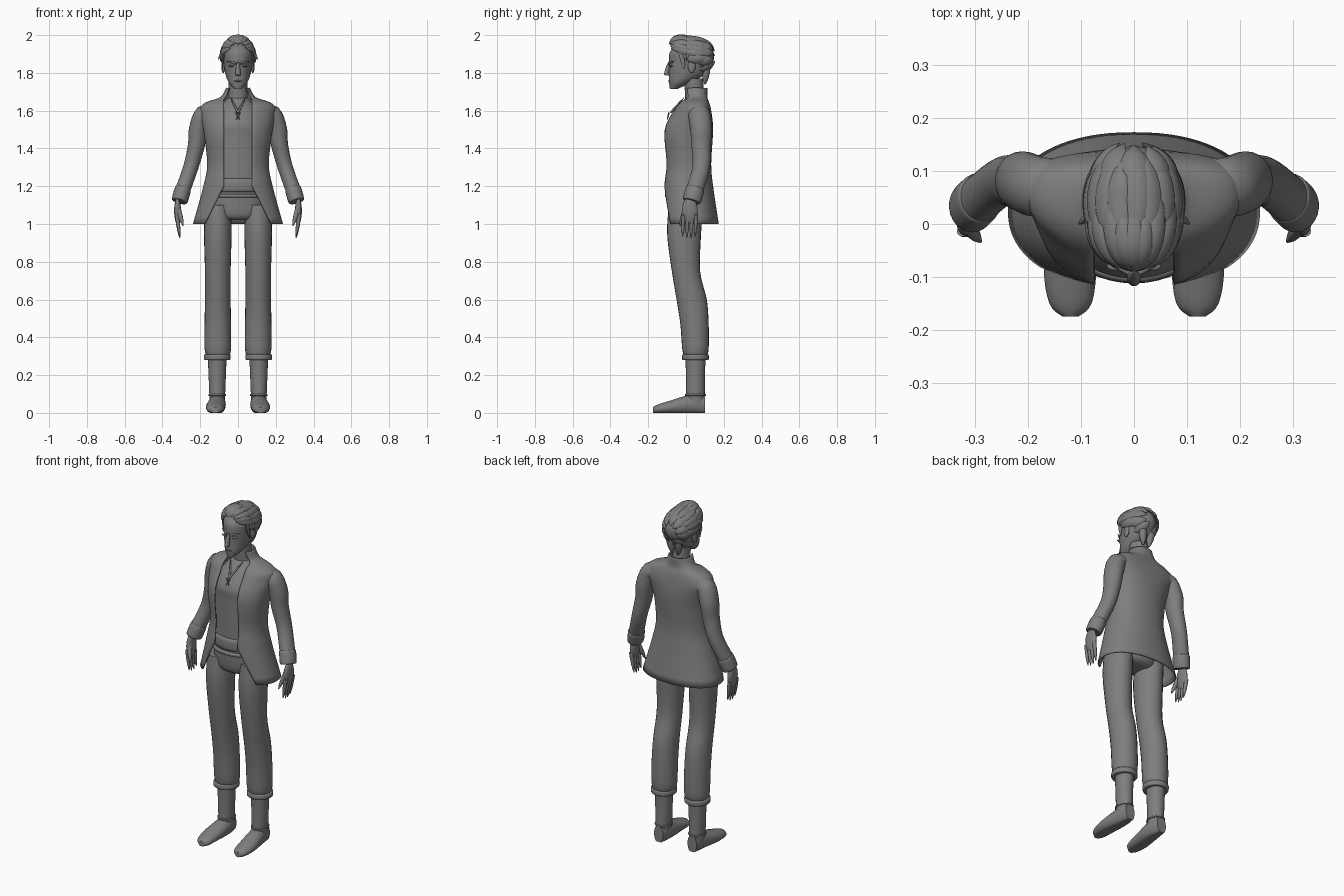
import bpy, bmesh, math, random
from mathutils import Vector

random.seed(4)
Y, Z = Vector((0, 1, 0)), Vector((0, 0, 1))
cube = bpy.data.objects.get("Cube")
if cube:
    bpy.data.objects.remove(cube, do_unlink=True)

tone = (.21, .21, .21, 1)
grey = bpy.data.materials.new("plain grey")
grey.use_nodes = True
grey.diffuse_color = tone
grey.node_tree.nodes["Principled BSDF"].inputs["Base Color"].default_value = tone
parts = []


def finish(name, bm):
    """Turn a bmesh into a grey object."""
    bmesh.ops.recalc_face_normals(bm, faces=bm.faces)
    mesh = bpy.data.meshes.new(name)
    bm.to_mesh(mesh)
    bm.free()
    obj = bpy.data.objects.new(name, mesh)
    bpy.context.collection.objects.link(obj)
    mesh.materials.append(grey)
    parts.append(obj)
    return obj


def refine(rows, steps=4):
    """Catmull-Rom interpolation of control rows."""
    out = []
    for i, (start, end) in enumerate(zip(rows, rows[1:])):
        before, after = rows[max(i - 1, 0)], rows[min(i + 2, len(rows) - 1)]
        for k in range(steps):
            t = k / steps
            out.append([q + t / 2 * (r - p + t * (2 * p - 5 * q + 4 * r - s + t * (3 * (q - r) + s - p)))
                        for p, q, r, s in zip(before, start, end, after)])
    return out + [list(rows[-1])]


def bridge(bm, rings, closed):
    """Join neighbouring rings of vertices with quads."""
    for low, high in zip(rings, rings[1:]):
        for k in range(len(low) - (not closed)):
            n = (k + 1) % len(low)
            bm.faces.new((low[k], low[n], high[n], high[k]))


def loft(name, rows, sides=24, axis=None, ref=Y, flip=1):
    """Skin elliptical sections given as rows of (x, y, z, width, depth)."""
    rows = refine(rows)
    centres = [Vector(row[:3]) for row in rows]
    bm = bmesh.new()
    rings = []
    for i, (centre, row) in enumerate(zip(centres, rows)):
        ahead = centres[min(i + 1, len(rows) - 1)] - centres[max(i - 1, 0)]
        t = axis or ahead.normalized()
        v = ref(centre) if callable(ref) else ref
        v = (v - t * v.dot(t)).normalized()
        u = v.cross(t)
        ring = []
        for k in range(sides):
            angle = math.tau * k / sides
            p = centre + u * row[3] * math.cos(angle) + v * row[4] * math.sin(angle)
            ring.append(bm.verts.new((p.x * flip, p.y, max(p.z, 0))))
        rings.append(ring)
    bridge(bm, rings, closed=True)
    bm.faces.new(rings[0])
    bm.faces.new(rings[-1])
    return finish(name, bm)


def column(name, rows, x=0, **options):
    """Upright form from rows of (height, y, width, depth)."""
    return loft(name, [(x, y, z, width, depth) for z, y, width, depth in rows], axis=Z, **options)


def limb(name, path, ratio=1, **options):
    """Bent round form from rows of (x, y, z, radius)."""
    return loft(name, [(*row, row[-1] * ratio) for row in path], **options)


def band(name, low, high, radius, ratio, **options):
    """Short sleeve-like ring with rounded lips."""
    low, high = Vector(low), Vector(high)
    lips = ((0, .85), (.1, 1), (.9, 1), (1, .85))
    limb(name, [(*low.lerp(high, t), radius * swell) for t, swell in lips], ratio, **options)


def strand(name, start, end, radius, ratio=1, **options):
    """Straight tapering form with a narrow tip."""
    start, end = Vector(start), Vector(end)
    path = [(*start.lerp(end, k / 4), radius * (1 - .8 * (k / 4) ** 3)) for k in range(5)]
    limb(name, path, ratio, sides=10, **options)


def blob(name, centre, size, flip=1):
    """Ellipsoid."""
    bm = bmesh.new()
    bmesh.ops.create_uvsphere(bm, u_segments=20, v_segments=14, radius=1)
    for v in bm.verts:
        v.co = Vector(centre) + v.co * Vector(size)
        v.co.x *= flip
    return finish(name, bm)


def pair(builder, name, *shape, **options):
    for side, flip in (("left_", 1), ("right_", -1)):
        builder(side + name, *shape, flip=flip, **options)


# Feet, boots and gathered trousers
foot_path = [(.11, .1, .045, .03), (.11, .03, .045, .045), (.12, -.08, .03, .05),
             (.12, -.15, .02, .04), (.12, -.175, .014, .015)]
pair(loft, "foot", [(*row, row[2] * 1.2) for row in foot_path], axis=-Y, ref=Z)
pair(column, "boot_shaft", [(.05, .05, .04, .05), (.2, .05, .046, .05), (.3, .05, .05, .055)], x=.11)
pair(band, "ankle_band", (.11, .05, .09), (.11, .05, .1), .046, 1.2)
pair(column, "trouser_leg", [(.3, .05, .06, .06), (.34, .05, .07, .07), (.47, .045, .07, .075),
                             (.6, .03, .068, .08), (.75, 0, .068, .075), (.95, -.01, .073, .09),
                             (1.1, 0, .07, .09)], x=.107)
pair(band, "trouser_cuff", (.11, .05, .28), (.11, .05, .31), .07, 1)
column("trouser_seat", [(1.02, 0, .08, .06), (1.05, 0, .14, .09), (1.18, 0, .14, .1)])

# Shirt, sash and belt
column("shirt", [(1.2, 0, .14, .1), (1.45, .01, .14, .11), (1.53, .01, .14, .11),
                 (1.6, .03, .11, .09), (1.67, .05, .05, .05)], sides=40)
band("sash", (0, 0, 1.17), (0, 0, 1.24), .145, .76, sides=40)
band("belt", (0, 0, 1.14), (0, 0, 1.16), .15, .73, sides=40)

# Neckline trim and tied cord
pair(strand, "neckline_trim", (0, -.08, 1.59), (.04, -.01, 1.67), .006)
pair(strand, "cord_end", (-.01, -.09, 1.59), (.01, -.1, 1.55), .004)

# Open jacket, rows of (height, y, width, depth)
jacket_rows = [(1, .025, .235, .145), (1.2, .01, .18, .13), (1.32, .01, .16, .12), (1.5, .01, .18, .13),
               (1.6, .03, .2, .1), (1.64, .04, .17, .08), (1.67, .05, .09, .06), (1.72, .05, .06, .06)]
bm = bmesh.new()
rings, count, power = [], 56, .9
for z, y, width, depth in refine(jacket_rows):
    gap = min(.075 + max(1.2 - z, 0) / 2, width * .75)
    start = math.asin((gap / width) ** (1 / power))
    bow = .035 * max(0, 1 - abs(z - 1.58) * 8)
    ring = []
    for k in range(count + 1):
        angle = start + (math.tau - 2 * start) * k / count
        s, c = (math.copysign(abs(f) ** power, f) for f in (math.sin(angle), math.cos(angle)))
        ring.append(bm.verts.new((width * s, y - depth * c + bow * s * s, z)))
    rings.append(ring)
bridge(bm, rings, closed=False)
shell = finish("jacket", bm).modifiers.new("cloth thickness", "SOLIDIFY")
shell.thickness, shell.offset = .007, 0

# Sleeves and cuffs
pair(limb, "sleeve", [(.13, .07, 1.58, .045), (.18, .07, 1.58, .05), (.21, .08, 1.5, .05),
                      (.22, .08, 1.42, .045), (.25, .08, 1.3, .04), (.3, .04, 1.16, .04)], ratio=1.15)
pair(band, "cuff", (.29, .05, 1.19), (.31, .03, 1.12), .043, 1.15)

# Hands with four fingers and a thumb
pair(blob, "palm", (.32, .02, 1.07), (.018, .042, .07))
for i, finger in enumerate(("index", "middle", "ring", "little")):
    y = .022 * i - .013
    pair(strand, finger + "_finger", (.324, y, 1.05), (.308, y - .005, .92 + .01 * abs(i - 1.5)), .011)
pair(strand, "thumb", (.32, 0, 1.09), (.29, -.033, .99), .014)

# Neck and head
column("neck", [(1.6, .05, .06, .05), (1.68, .045, .05, .05), (1.77, .04, .05, .05)])
column("head", [(1.715, -.065, .02, .02), (1.75, -.03, .05, .06), (1.8, .01, .068, .1), (1.86, .02, .076, .11),
                (1.92, .03, .077, .11), (1.98, .03, .02, .03)], sides=36)
strand("nose", (0, -.105, 1.787), (0, -.09, 1.86), .013)
blob("lips", (0, -.085, 1.757), (.022, .01, .005))
pair(blob, "eye", (.033, -.08, 1.837), (.018, .009, .006))
pair(strand, "eyebrow", (.01, -.092, 1.85), (.06, -.064, 1.863), .006)
pair(blob, "ear", (.078, .03, 1.835), (.01, .02, .036))

# Hair cap, trimmed around the face and ears
middle, size = Vector((0, .03, 1.885)), Vector((.088, .124, .1))
cap = blob("hair_cap", middle, size * .96)
bm = bmesh.new()
bm.from_mesh(cap.data)
face_area = [v for v in bm.verts if v.co.z + v.co.y < 1.86]
bmesh.ops.delete(bm, geom=face_area, context="VERTS")
bm.to_mesh(cap.data)
bm.free()


def lock(name, turn, begin, end, width, lift):
    """Tapered strand swept over the skull from the brow towards the nape."""
    rows = []
    for k in range(6):
        t = k / 5
        a, b = math.radians(begin + (end - begin) * t), math.radians(turn)
        out = Vector((math.sin(b) * math.sin(a), -math.cos(a), math.cos(b) * math.sin(a)))
        p = middle + out * size * (.98 + lift * t)
        p.z += .045 * max(math.cos(a), 0)
        taper = math.sin(math.pi * (.08 + .9 * t))
        rows.append((*p, width * taper, .011 * taper))
    loft(name, rows, sides=8, ref=lambda point: point - middle)


# Swept-back locks in three layers
for i in range(-5, 6):
    lock("front_lock", 16 * i + random.uniform(-4, 4), 14 + 3 * abs(i), random.uniform(95, 125), .021, .02)
for i in range(-5, 6):
    lock("crown_lock", 19 * i + random.uniform(-5, 5), 62, random.uniform(140, 158), .025, .05)
for i in range(-4, 5):
    lock("nape_lock", 35 * i + random.uniform(-6, 6), 105, random.uniform(152, 168), .026, .06)

# Loose strands at the temples and nape
pair(strand, "temple_strand", (.075, -.03, 1.93), (.085, -.01, 1.82), .007, ratio=2)
pair(strand, "side_wisp", (.08, .02, 1.92), (.104, 0, 1.87), .008)
pair(strand, "nape_strand", (.03, .11, 1.84), (.02, .1, 1.74), .022)

# Smooth shading with kept edges
bpy.ops.object.select_all(action="DESELECT")
for obj in parts:
    obj.select_set(True)
bpy.context.view_layer.objects.active = parts[0]
bpy.ops.object.shade_smooth_by_angle(angle=math.radians(45))
